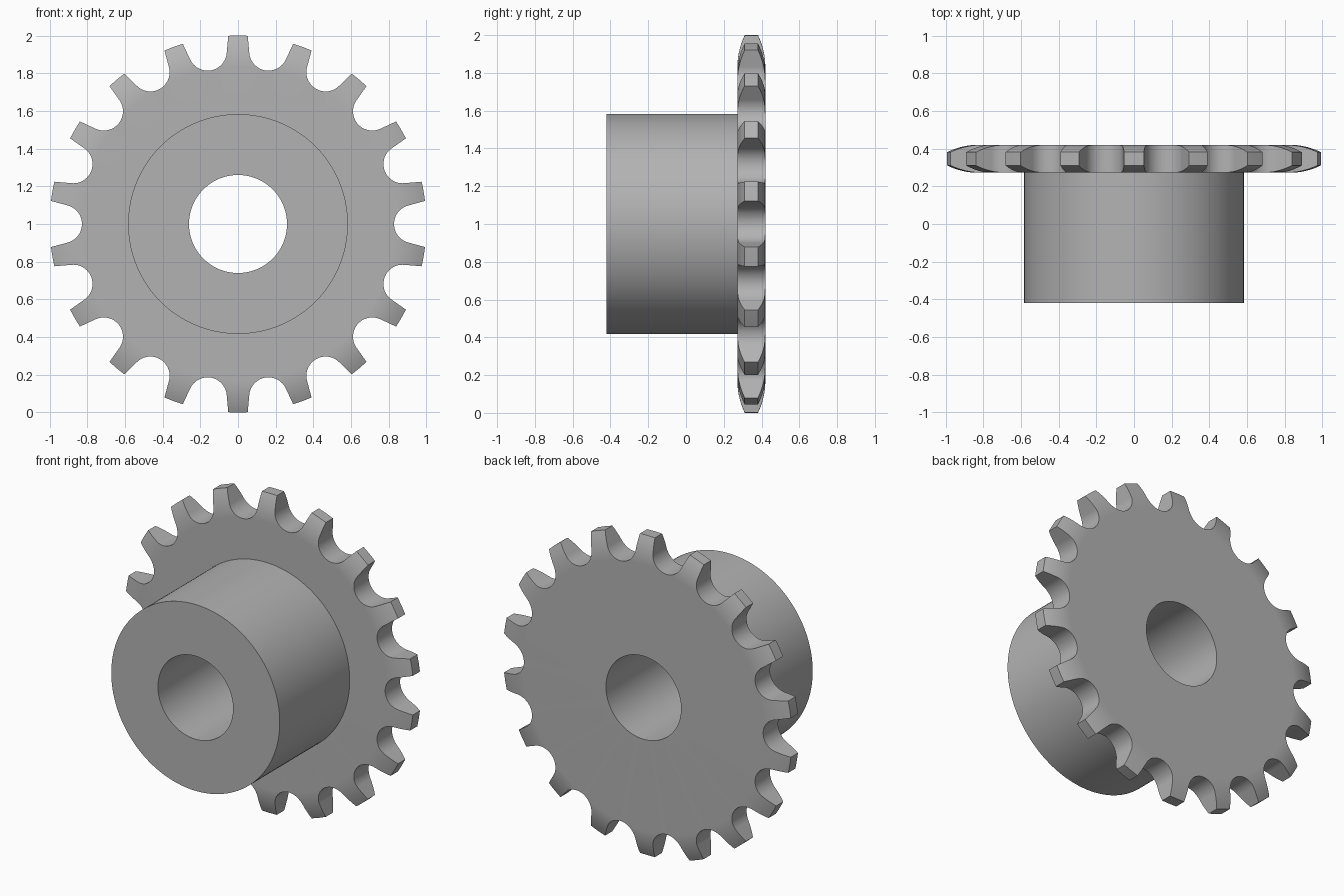
import bpy
import bmesh
from math import sin, cos, tan, pi, radians, sqrt, hypot

TEETH = 18
SEGMENTS = 144
CENTRE_Z = 1.0
BORE, HUB, CROWN, TIP = 0.26, 0.583, 0.83, 1.0      # radii
FRONT, DISC_FRONT, BACK = -0.42, 0.272, 0.42        # depths along y
TIP_HALF = 0.035                                    # half thickness at tooth tip

if "Cube" in bpy.data.objects:
    bpy.data.objects.remove(bpy.data.objects["Cube"])

# Single plain metal colour
metal = bpy.data.materials.new("grey metal")
metal.use_nodes = True
GREY = (0.45, 0.45, 0.45, 1)
metal.diffuse_color = GREY
metal.node_tree.nodes["Principled BSDF"].inputs["Base Color"].default_value = GREY


def add_object(name, bm):
    bmesh.ops.recalc_face_normals(bm, faces=bm.faces)
    mesh = bpy.data.meshes.new(name)
    bm.to_mesh(mesh)
    bm.free()
    mesh.materials.append(metal)
    obj = bpy.data.objects.new(name, mesh)
    bpy.context.collection.objects.link(obj)
    return obj


def lathe(name, profile):
    """Spin a closed (radius, y) profile about the y axis."""
    bm = bmesh.new()
    rings = []
    for i in range(SEGMENTS):
        a = 2 * pi * i / SEGMENTS
        rings.append([bm.verts.new((r * sin(a), y, CENTRE_Z + r * cos(a)))
                      for r, y in profile])
    for i, ring in enumerate(rings):
        other = rings[(i + 1) % SEGMENTS]
        for j in range(len(profile)):
            k = (j + 1) % len(profile)
            bm.faces.new((ring[j], ring[k], other[k], other[j]))
    return add_object(name, bm)


# Crowned rim: an arc that leaves the flat face tangentially and ends at the tip
half = (BACK - DISC_FRONT) / 2
mid = (BACK + DISC_FRONT) / 2
run, drop = TIP - CROWN, half - TIP_HALF
arc_r = (run ** 2 + drop ** 2) / (2 * drop)
STEPS = 8
crown = []
for i in range(STEPS + 1):
    d = run * i / STEPS
    crown.append((CROWN + d, half - arc_r + sqrt(arc_r ** 2 - d ** 2)))

# Hub, disc and through bore in one turned profile
profile = [(BORE, FRONT), (HUB, FRONT), (HUB, DISC_FRONT)]
profile += [(r, mid - h) for r, h in crown]
profile += [(r, mid + h) for r, h in reversed(crown)]
profile += [(BORE, BACK)]
sprocket = lathe("sprocket", profile)

# Roller gap outline: round seat with straight flanks opening outwards
SEAT_AT, SEAT_R, SWEEP, OUTER = 0.93, 0.102, radians(75), 1.05
gap = []
for i in range(25):
    a = SWEEP * (i / 12 - 1)
    gap.append((SEAT_AT - SEAT_R * cos(a), SEAT_R * sin(a)))
u, v = gap[-1]
v += (OUTER - u) * tan(pi / 2 - SWEEP)
gap = [(OUTER, -v)] + gap + [(OUTER, v)]

# Prisms for all the gaps between teeth
bm = bmesh.new()
for i in range(TEETH):
    a = 2 * pi * (i + 0.5) / TEETH
    face = bm.faces.new([bm.verts.new((u * sin(a) + v * cos(a), DISC_FRONT - 0.1,
                                       CENTRE_Z + u * cos(a) - v * sin(a)))
                         for u, v in gap])
    new = bmesh.ops.extrude_face_region(bm, geom=[face])["geom"]
    bmesh.ops.translate(bm, vec=(0, 0.4, 0),
                        verts=[g for g in new if isinstance(g, bmesh.types.BMVert)])
cutter = add_object("gap_cutter", bm)
cutter.hide_render = True

# Cut the teeth, then bake the result and drop the cutter
cut = sprocket.modifiers.new("teeth", 'BOOLEAN')
cut.operation = 'DIFFERENCE'
cut.solver = 'EXACT'
cut.object = cutter
bpy.context.view_layer.update()
baked = bpy.data.meshes.new_from_object(
    sprocket.evaluated_get(bpy.context.evaluated_depsgraph_get()))
sprocket.modifiers.clear()
sprocket.data = baked
bpy.data.objects.remove(cutter)

# Smooth the round surfaces, keep the machined edges crisp
bpy.ops.object.select_all(action='DESELECT')
sprocket.select_set(True)
bpy.context.view_layer.objects.active = sprocket
bpy.ops.object.shade_smooth_by_angle(angle=radians(25))
weighted = sprocket.modifiers.new("weighted_normals", 'WEIGHTED_NORMAL')
weighted.keep_sharp = True
